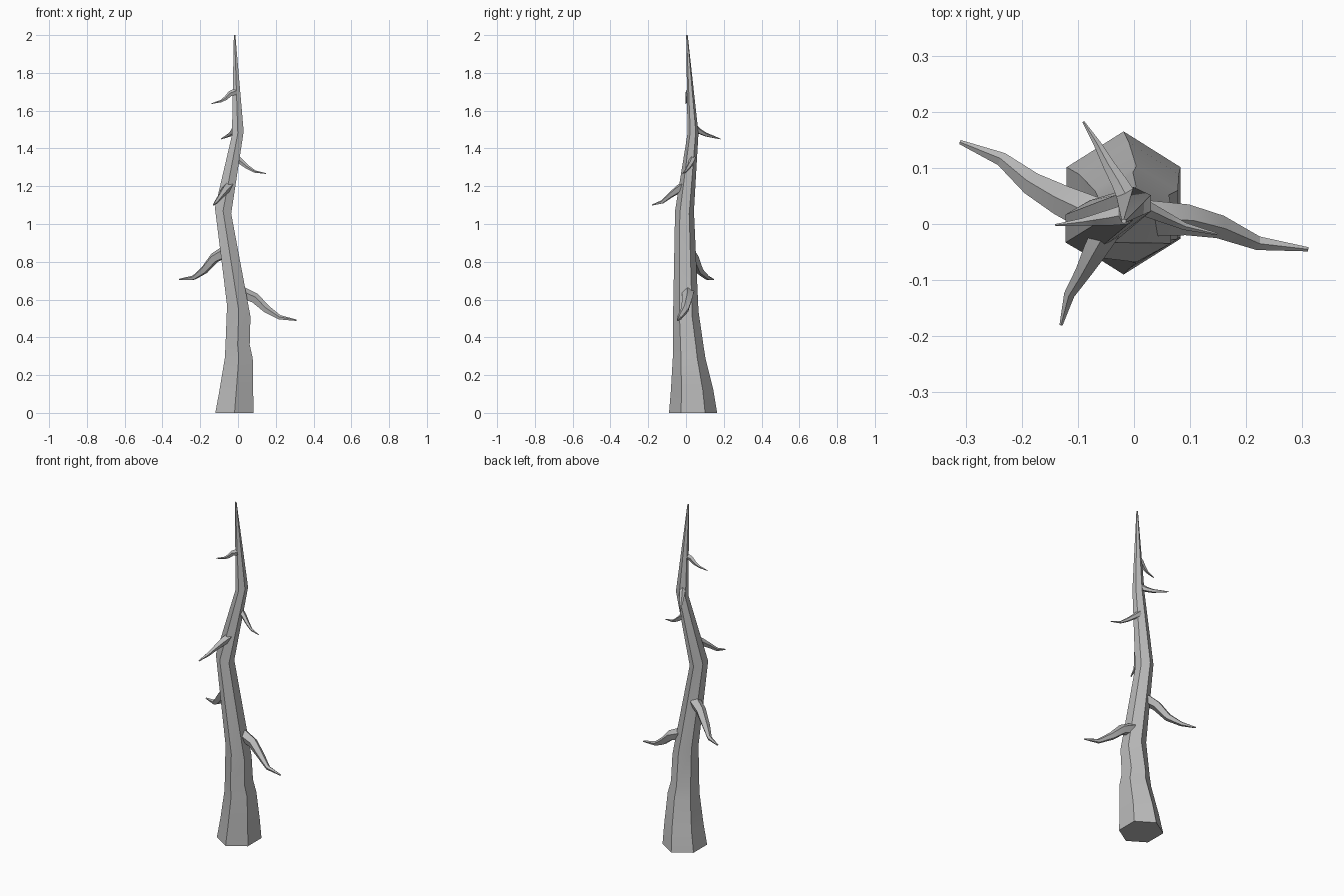
import bpy, bmesh, math
from mathutils import Vector

if "Cube" in bpy.data.objects:
    bpy.data.objects.remove(bpy.data.objects["Cube"], do_unlink=True)

bark = bpy.data.materials.new("grey bark")
bark.use_nodes = True
bark.diffuse_color = (0.5, 0.5, 0.5, 1)
bark.node_tree.nodes["Principled BSDF"].inputs["Base Color"].default_value = (0.5, 0.5, 0.5, 1)


def loft(name, rings):
    """Skin a list of point rings and cap both ends."""
    bm = bmesh.new()
    loops = [[bm.verts.new(p) for p in ring] for ring in rings]
    n = len(loops[0])
    for low, high in zip(loops, loops[1:]):
        for i in range(n):
            j = (i + 1) % n
            bm.faces.new((low[i], low[j], high[j], high[i]))
    bm.faces.new(loops[0][::-1])
    bm.faces.new(loops[-1])
    bmesh.ops.recalc_face_normals(bm, faces=bm.faces)
    mesh = bpy.data.meshes.new(name)
    bm.to_mesh(mesh)
    bm.free()
    mesh.materials.append(bark)
    obj = bpy.data.objects.new(name, mesh)
    bpy.context.collection.objects.link(obj)
    bpy.ops.object.select_all(action="DESELECT")
    obj.select_set(True)
    bpy.context.view_layer.objects.active = obj
    bpy.ops.object.shade_smooth_by_angle(angle=math.radians(25))


def hexagon(z, x0, x1, y0, y1, tilt=0):
    """Six-sided trunk section with corners at the front and back."""
    cx, cy = (x0 + x1) / 2, (y0 + y1) / 2
    pts = []
    for k in range(6):
        a = math.radians(90 + 60 * k)
        u = math.cos(a) / math.cos(math.radians(30))
        pts.append((cx + u * (x1 - x0) / 2, cy + math.sin(a) * (y1 - y0) / 2, z - tilt * u))
    return pts


def branch(name, path, radii):
    """Tapering, drooping five-sided branch."""
    pts = [Vector(p) for p in path]
    rings = []
    for i, p in enumerate(pts):
        d = (pts[min(i + 1, len(pts) - 1)] - pts[max(i - 1, 0)]).normalized()
        side = d.cross(Vector((0, 0, 1))).normalized()
        up = side.cross(d)
        angles = [math.radians(90 + 72 * k) for k in range(5)]
        rings.append([p + radii[i] * (side * math.cos(a) + up * math.sin(a)) for a in angles])
    loft(name, rings)


# Crooked trunk: height, then left/right and front/back extents
trunk = [hexagon(*s) for s in (
    (0, -0.12, 0.083, -0.09, 0.165),
    (0.12, -0.098, 0.08, -0.08, 0.145),
    (0.29, -0.07, 0.078, -0.07, 0.103),
    (0.36, -0.066, 0.062, -0.069, 0.092),
    (0.54, -0.058, 0.066, -0.068, 0.066, 0.03),
    (1.07, -0.122, -0.036, -0.058, 0.042, 0.015),
    (1.48, -0.032, 0.03, 0.008, 0.066, -0.01),
    (2.0, -0.022, -0.014, 0.001, 0.009),
)]
loft("trunk", trunk)

# Branches from the lowest to the highest
thick = (0.034, 0.029, 0.022, 0.013, 0.004)
medium = (0.026, 0.022, 0.015, 0.01, 0.003)
thin = (0.019, 0.015, 0.011, 0.007, 0.002)

branch("lower_left_branch", [(0.02, 0.01, 0.635), (0.09, 0.008, 0.605), (0.15, -0.004, 0.55),
                             (0.22, -0.034, 0.505), (0.31, -0.045, 0.49)], thick)
branch("lower_right_branch", [(-0.07, 0.015, 0.85), (-0.125, 0.04, 0.82), (-0.18, 0.07, 0.755),
                              (-0.235, 0.115, 0.715), (-0.31, 0.146, 0.706)], thick)
branch("front_branch", [(-0.045, -0.005, 1.205), (-0.068, -0.045, 1.18), (-0.09, -0.085, 1.15),
                        (-0.115, -0.125, 1.117), (-0.13, -0.18, 1.1)], medium)
branch("upper_left_branch", [(-0.01, 0.035, 1.35), (0.02, 0.028, 1.325), (0.055, 0.012, 1.298),
                             (0.09, -0.004, 1.277), (0.148, -0.018, 1.267)], thin)
branch("back_branch", [(-0.008, 0.04, 1.515), (-0.025, 0.072, 1.49), (-0.045, 0.105, 1.473),
                       (-0.065, 0.142, 1.462), (-0.09, 0.182, 1.45)], thin)
branch("upper_right_branch", [(-0.01, 0.018, 1.7), (-0.04, 0.012, 1.69), (-0.065, 0.008, 1.665),
                              (-0.09, 0.004, 1.65), (-0.14, -0.002, 1.637)], thin)
